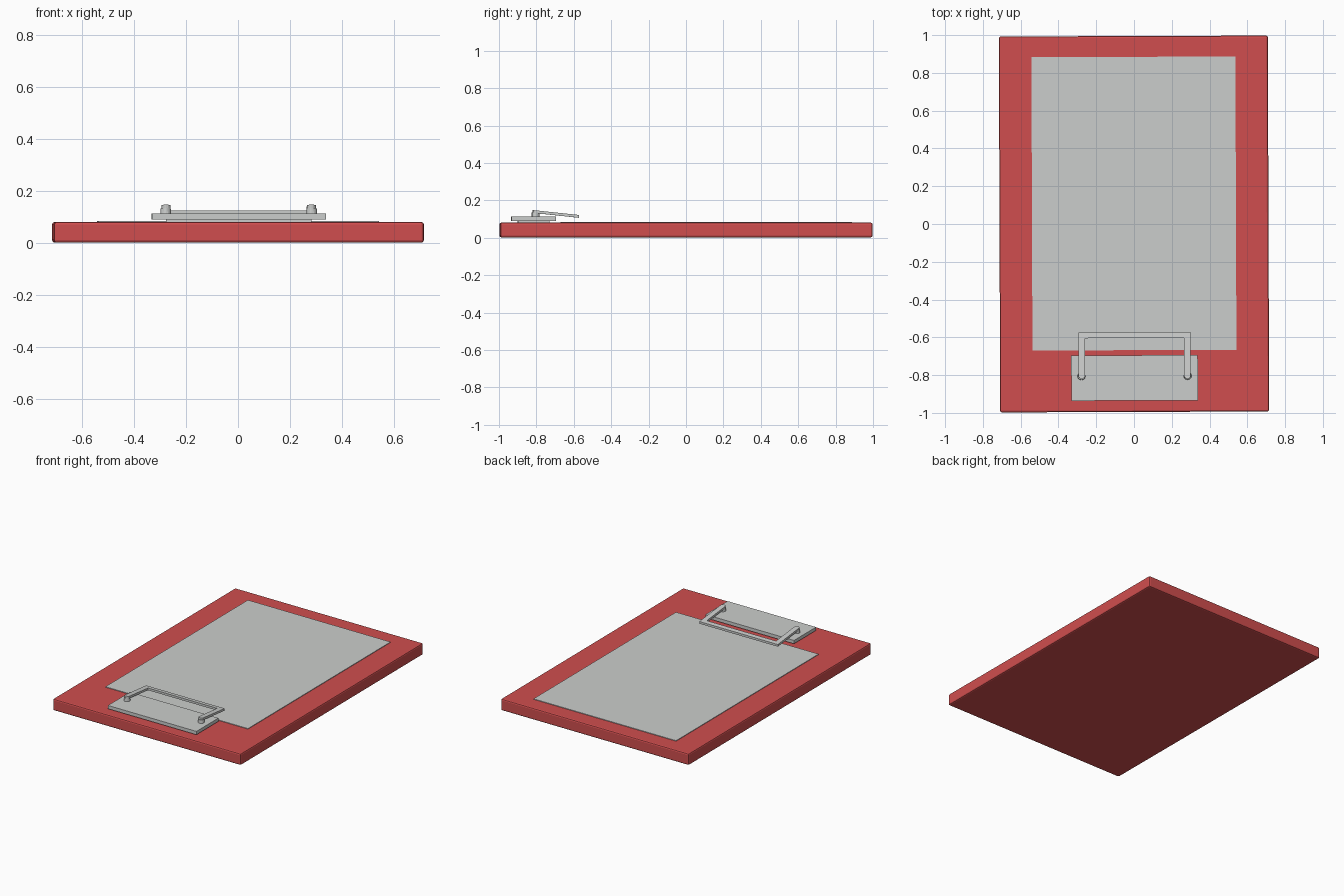
import bpy, bmesh, math
from mathutils import Matrix

if "Cube" in bpy.data.objects:
    bpy.data.objects.remove(bpy.data.objects["Cube"])


def material(name, rgb):
    m = bpy.data.materials.new(name)
    m.diffuse_color = (*rgb, 1)
    m.use_nodes = True
    m.node_tree.nodes["Principled BSDF"].inputs["Base Color"].default_value = m.diffuse_color
    return m


RED = material("red board", (0.63, 0.076, 0.077))
GREY = material("light grey", (0.60, 0.615, 0.605))
TURN = math.radians(0.2)  # whole model sits very slightly turned


def finish(name, bm, mat):
    bmesh.ops.recalc_face_normals(bm, faces=bm.faces)
    me = bpy.data.meshes.new(name)
    bm.to_mesh(me)
    bm.free()
    me.materials.append(mat)
    ob = bpy.data.objects.new(name, me)
    bpy.context.collection.objects.link(ob)
    ob.rotation_euler.z = TURN
    return ob


def box(name, x, y, z, mat, bevel=0):
    bm = bmesh.new()
    size = [b - a for a, b in (x, y, z)]
    mid = [(a + b) / 2 for a, b in (x, y, z)]
    bmesh.ops.create_cube(bm, size=1, matrix=Matrix.Translation(mid) @ Matrix.Diagonal((*size, 1)))
    if bevel:
        bmesh.ops.bevel(bm, geom=bm.edges[:], offset=bevel, segments=2, profile=0.5, affect='EDGES')
    return finish(name, bm, mat)


# board, paper and clip base plate
box("board", (-0.712, 0.712), (-0.995, 0.995), (0.002, 0.081), RED, 0.009)
box("paper", (-0.54, 0.54), (-0.668, 0.885), (0.080, 0.085), GREY)
box("clip_plate", (-0.335, 0.335), (-0.935, -0.695), (0.090, 0.113), GREY)
# hidden spacer joining the plate to the board
box("clip_spacer", (-0.28, 0.28), (-0.90, -0.73), (0.079, 0.092), GREY)

# clip arm: U-shaped flat bar sloping down towards the paper, rounded ends
half = [(0.297, -0.573)]
for i in range(9):
    a = -math.pi * i / 8
    half.append((0.2795 + 0.0175 * math.cos(a), -0.802 + 0.0175 * math.sin(a)))
half.append((0.262, -0.604))
outline = half + [(-x, y) for x, y in reversed(half)]
bm = bmesh.new()
face = bm.faces.new([bm.verts.new((x, y, 0.148 - 0.106 * (y + 0.82))) for x, y in outline])
ext = bmesh.ops.extrude_face_region(bm, geom=[face])
bmesh.ops.translate(bm, verts=[v for v in ext["geom"] if isinstance(v, bmesh.types.BMVert)],
                    vec=(0, 0, -0.015))
finish("clip_arm", bm, GREY)

# pegs holding the arm
for side, s in (("left", -1), ("right", 1)):
    bm = bmesh.new()
    bmesh.ops.create_cone(bm, cap_ends=True, segments=16, radius1=0.021, radius2=0.019, depth=0.025,
                          matrix=Matrix.Translation((s * 0.281, -0.805, 0.1235)))
    finish(side + "_peg", bm, GREY)
